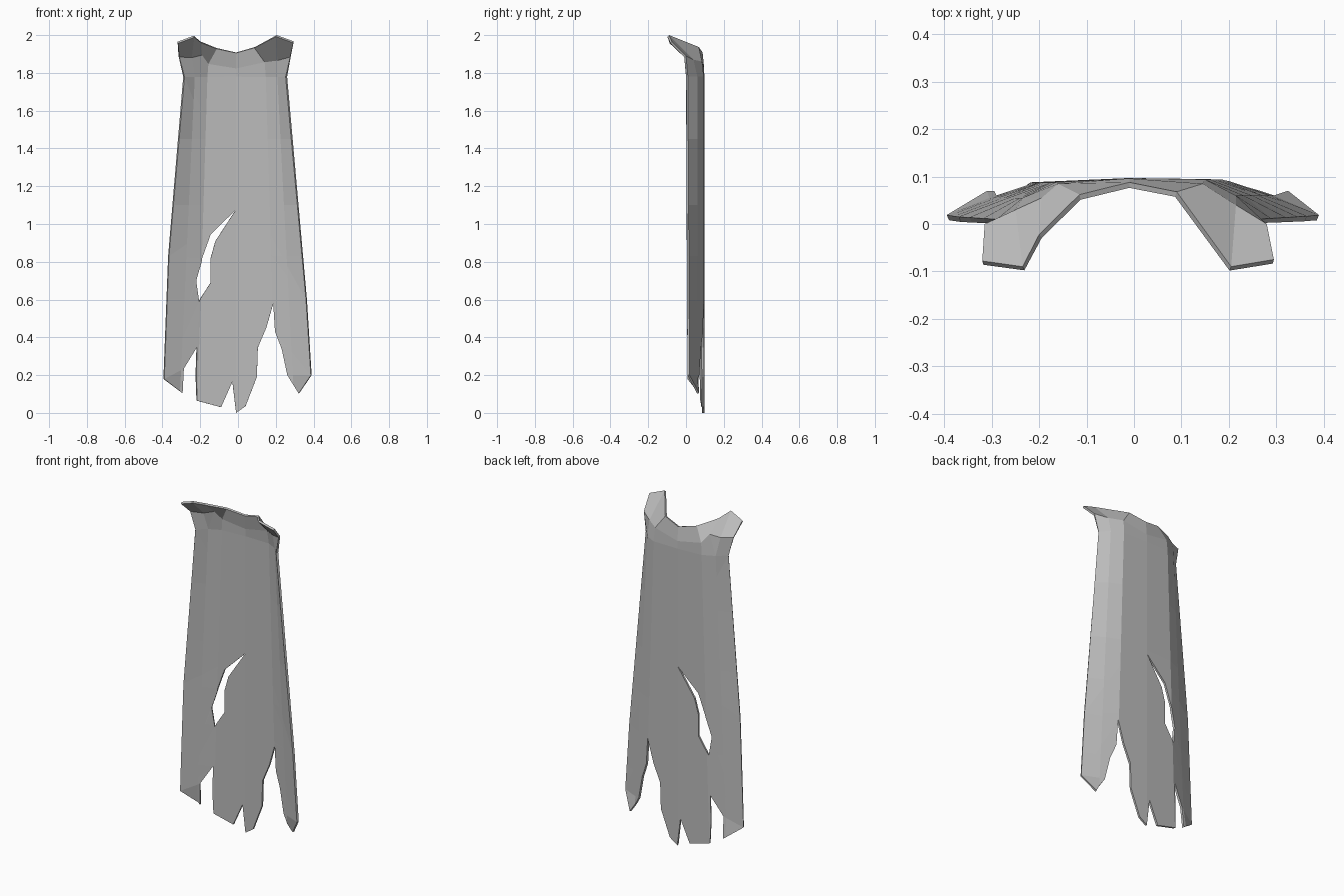
import bpy, bmesh
from mathutils import Vector
from mathutils.geometry import tessellate_polygon

if "Cube" in bpy.data.objects:
    bpy.data.objects.remove(bpy.data.objects["Cube"])

TOP = 1.78

# Ragged silhouette (x, z), starting at the upper right-hand side
outline = [(-.29, TOP), (-.37, .83), (-.395, .18), (-.295, .105), (-.29, .235),
           (-.22, .35), (-.225, .2), (-.22, .065), (-.09, .03), (-.03, .165),
           (-.01, 0), (.04, .035), (.1, .19), (.105, .345), (.15, .45),
           (.19, .59), (.2, .43), (.235, .34), (.265, .2), (.325, .105),
           (.39, .2), (.365, .6), (.26, TOP)]
tear = [(-.012, 1.075), (-.145, .945), (-.19, .82), (-.225, .7), (-.21, .59),
        (-.145, .69), (-.145, .82), (-.12, .91)]

# Fold lines: x at the top, outward drift per unit of drop, depth
folds = [(-.235, -.045, .055), (-.165, -.03, .088), (-.01, 0, .097),
         (.15, .03, .094), (.215, .05, .06)]


def lerp(points, t):
    """Piecewise linear lookup in sorted (key, value) pairs."""
    for (a, p), (b, q) in zip(points, points[1:]):
        if t <= b:
            return p + (q - p) * (max(t, a) - a) / (b - a)
    return points[-1][1]


def depth(x, z):
    if abs(x) > .25 and z < .15:      # curled hem tips
        return .07
    drop = TOP - z
    rim = .02 - .01 * z / TOP
    left = lerp([(.18, -.395), (.83, -.37), (TOP, -.29)], z)
    right = lerp([(.2, .39), (.6, .365), (TOP, .26)], z)
    profile = [(x0 + s * drop, y) for x0, s, y in folds]
    return lerp([(left, rim)] + profile + [(right, rim)], x)


# Cloth panel: fill the silhouette around the tear, then crease it
bm = bmesh.new()
loops = [[Vector((x, 0, z)) for x, z in ring] for ring in (outline, tear)]
flat = [bm.verts.new(p) for ring in loops for p in ring]
# the tessellator works in the plane of its first two axes
for tri in tessellate_polygon([[Vector((p.x, p.z, 0)) for p in r] for r in loops]):
    bm.faces.new([flat[i] for i in tri])


def crease(point, normal):
    bmesh.ops.bisect_plane(bm, geom=bm.verts[:] + bm.edges[:] + bm.faces[:],
                           dist=1e-5, plane_co=point, plane_no=normal)


for x0, slope, _ in folds:
    crease((x0, 0, TOP), (1, 0, slope))
for z in (.35, .6, .83, 1.1, 1.45):
    crease((0, 0, z), (0, 0, 1))
for v in bm.verts:
    v.co.y = depth(v.co.x, v.co.z)

# Collar: rises from the panel and flares forward into two shoulder points
base_x = [-.29, -.235, -.235, -.165, -.01, .15, .215, .26]
base = [(x, depth(x, TOP), TOP) for x in base_x]
middle = [(-.315, 0, 1.89), (-.25, .03, 1.885), (-.195, .055, 1.9),
          (-.16, .085, 1.85), (-.01, .096, 1.825), (.145, .085, 1.86),
          (.215, .04, 1.87), (.28, 0, 1.89)]
rim = [(-.32, -.078, 1.965), (-.235, -.09, 1.997), (-.2, -.022, 1.967),
       (-.115, .062, 1.932), (-.01, .088, 1.908), (.09, .068, 1.937),
       (.205, -.09, 2), (.295, -.075, 1.967)]
rows = [[bm.verts.new(p) for p in row] for row in (base, middle, rim)]
for low, high in zip(rows, rows[1:]):
    for i in range(len(low) - 1):
        bm.faces.new([low[i], low[i + 1], high[i + 1], high[i]])
bmesh.ops.remove_doubles(bm, verts=bm.verts[:], dist=.001)

# All faces point to the back
bm.normal_update()
for f in bm.faces:
    if f.normal.y < 0:
        f.normal_flip()

mesh = bpy.data.meshes.new("torn_cape")
bm.to_mesh(mesh)
bm.free()
cape = bpy.data.objects.new("torn_cape", mesh)
bpy.context.collection.objects.link(cape)

# Cloth thickness
shell = cape.modifiers.new("thickness", 'SOLIDIFY')
shell.thickness = .012
shell.offset = -1

grey = bpy.data.materials.new("grey_cloth")
grey.use_nodes = True
colour = (.5, .5, .5, 1)
grey.diffuse_color = colour
grey.node_tree.nodes["Principled BSDF"].inputs["Base Color"].default_value = colour
mesh.materials.append(grey)
